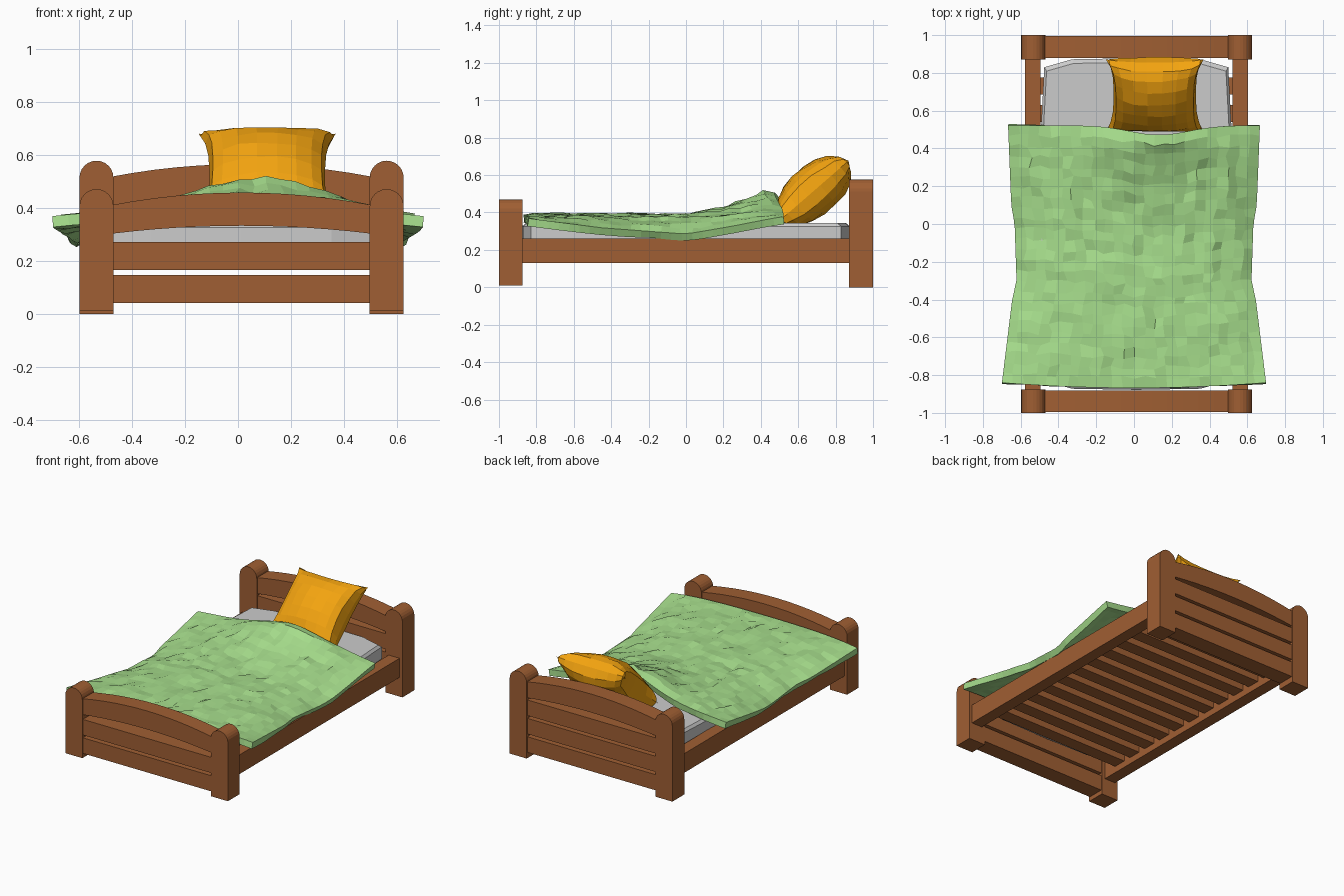
import bpy, bmesh, math, random
from mathutils import Vector, Matrix, noise

if "Cube" in bpy.data.objects:
    bpy.data.objects.remove(bpy.data.objects["Cube"])

random.seed(4)
CX = 0.0135  # frame centre line


def material(name, rgb):
    m = bpy.data.materials.new(name)
    m.diffuse_color = (*rgb, 1)
    m.use_nodes = True
    m.node_tree.nodes["Principled BSDF"].inputs["Base Color"].default_value = m.diffuse_color
    return m


wood = material("wood", (0.35, 0.114, 0.033))
green = material("duvet_green", (0.38, 0.72, 0.26))
orange = material("pillow_orange", (0.9, 0.37, 0.005))


def finish(bm, name, mat=None):
    bmesh.ops.recalc_face_normals(bm, faces=bm.faces)
    me = bpy.data.meshes.new(name)
    bm.to_mesh(me)
    bm.free()
    ob = bpy.data.objects.new(name, me)
    bpy.context.collection.objects.link(ob)
    if mat:
        me.materials.append(mat)
    return ob


def box(name, x0, x1, y0, y1, z0, z1, mat=wood):
    bm = bmesh.new()
    bmesh.ops.create_cube(bm, size=1)
    for v in bm.verts:
        v.co = Vector(((x0 + x1) / 2 + v.co.x * (x1 - x0),
                       (y0 + y1) / 2 + v.co.y * (y1 - y0),
                       (z0 + z1) / 2 + v.co.z * (z1 - z0)))
    return finish(bm, name, mat)


def prism_y(name, pts, y0, y1):
    """Extrude an x-z profile along y."""
    bm = bmesh.new()
    f = bm.faces.new([bm.verts.new((x, y0, z)) for x, z in pts])
    ext = bmesh.ops.extrude_face_region(bm, geom=[f])["geom"]
    bmesh.ops.translate(bm, vec=(0, y1 - y0, 0),
                        verts=[g for g in ext if isinstance(g, bmesh.types.BMVert)])
    return finish(bm, name, wood)


def lerp(table, t):
    """Piecewise linear lookup."""
    for (a, p), (b, q) in zip(table, table[1:]):
        if t <= b:
            return p + (q - p) * max(0, (t - a) / (b - a))
    return table[-1][1]


# Head and foot ends: round-topped posts, arched top board, flat boards
def bed_end(label, y0, y1, base, lift, flat_boards):
    r = 0.064
    top = 0.406 + lift
    for side, s in (("left", -1), ("right", 1)):
        cx = CX + s * 0.547
        cap = [(cx + r * math.cos(i * math.pi / 12), top + r * math.sin(i * math.pi / 12))
               for i in range(13)]
        prism_y(f"{label}_post_{side}", [(cx - r, base), (cx + r, base)] + cap, y0, y1)
    half, n = 0.49, 12
    xs = [-1 + 2 * i / n for i in range(n + 1)]
    upper = [(CX + half * u, 0.41 + lift + 0.047 * (1 - u * u)) for u in xs]
    lower = [(CX + half * u, 0.302 + lift + 0.03 * (1 - u * u)) for u in reversed(xs)]
    prism_y(f"{label}_arched_board", upper + lower, y0 + 0.006, y1 - 0.006)
    for i in range(flat_boards):
        z = 0.04 + 0.125 * i
        box(f"{label}_flat_board_{i + 1}", CX - half, CX + half,
            y0 + 0.006, y1 - 0.006, z, z + 0.106)


bed_end("footboard", -1.0, -0.875, 0.01, 0, 2)
bed_end("headboard", 0.872, 1.0, 0.0, 0.107, 3)

# Side rails and slats
for side, s in (("left", -1), ("right", 1)):
    a, b = sorted((CX + s * 0.508, CX + s * 0.59))
    box(f"side_rail_{side}", a, b, -0.885, 0.885, 0.13, 0.26)
for i in range(11):
    y = -0.73 + 0.146 * i
    box(f"slat_{i + 1}", CX - 0.52, CX + 0.52, y - 0.045, y + 0.045, 0.175, 0.228)

# Mattress: bulging outline with cut corners and a bevelled rim
bm = bmesh.new()
quarter = [(0.515, 0.0), (0.51, 0.4), (0.487, 0.83), (0.34, 0.872), (0.0, 0.878)]
outline = quarter + [(-x, y) for x, y in reversed(quarter[:-1])]
outline += [(x, -y) for x, y in reversed(outline[1:-1])]
rings = []
for z, k in ((0.228, 0.975), (0.245, 1), (0.325, 1), (0.343, 0.975)):
    rings.append([bm.verts.new((0.012 + x * k, y * k, z)) for x, y in outline])
for lo, hi in zip(rings, rings[1:]):
    for i in range(len(lo)):
        j = (i + 1) % len(lo)
        bm.faces.new((lo[i], lo[j], hi[j], hi[i]))
bm.faces.new(rings[0])
bm.faces.new(rings[-1])
finish(bm, "mattress")

# Duvet: draped wrinkled sheet, raised toward the pillow
half_w = [(-0.87, 0.703), (-0.4, 0.645), (-0.3, 0.622), (0, 0.632), (0.1, 0.65), (0.53, 0.667)]
edge_z = [(-0.87, 0.372), (-0.45, 0.318), (0, 0.285), (0.25, 0.325), (0.53, 0.375)]
bump = [(0, 0), (0.1, 0.012), (0.2, 0.04), (0.3, 0.07), (0.4, 0.115), (0.45, 0.132), (0.5, 0.105)]
NX, NY = 24, 25
bm = bmesh.new()
grid = []
for j in range(NY + 1):
    row = []
    for i in range(NX + 1):
        u, t = -1 + 2 * i / NX, j / NY
        y_head = 0.522 - 0.05 * math.exp(-((u - 0.2) / 0.33) ** 2)
        y_foot = -0.868 + 0.028 * u * u
        y = y_foot + (y_head - y_foot) * t
        x = u * lerp(half_w, y)
        ze = lerp(edge_z, y)
        z = ze + (0.388 - ze) * (1 - abs(u) ** 4)
        z += lerp(bump, y) * math.exp(-((x - 0.08) / 0.33) ** 2)
        inner = 0 < i < NX and 0 < j < NY
        if inner:
            z += 0.016 * noise.noise(Vector((x * 13, y * 5, 2.0)))
            z += random.uniform(-0.006, 0.008)
            x += random.uniform(-0.012, 0.012)
            y += random.uniform(-0.012, 0.012)
        row.append(bm.verts.new((x, y, z)))
    grid.append(row)
for r0, r1 in zip(grid, grid[1:]):
    for i in range(NX):
        bm.faces.new((r0[i], r0[i + 1], r1[i + 1], r1[i]))
duvet = finish(bm, "duvet", green)
if duvet.data.polygons[len(duvet.data.polygons) // 2].normal.z < 0:
    duvet.data.flip_normals()
sol = duvet.modifiers.new("thickness", "SOLIDIFY")
sol.thickness = 0.042
sol.offset = -1

# Pillow: plump cushion with flared corners, leaning on the headboard
bm = bmesh.new()
N = 9
tilt = Matrix.Translation((0.11, 0.685, 0.517)) @ Matrix.Rotation(math.radians(41), 4, "X")
layers = []
for s in (1, -1):
    g = []
    for j in range(N + 1):
        row = []
        for i in range(N + 1):
            u = math.sin((-1 + 2 * i / N) * math.pi / 2)
            v = math.sin((-1 + 2 * j / N) * math.pi / 2)
            rim = i in (0, N) or j in (0, N)
            w = 0.218 + 0.034 * abs(v) ** 3 + 0.006 * (v > 0.8)
            h = 0.225 + 0.022 * abs(u) ** 3
            t = 0.0 if rim else 0.138 * (1 - u * u) ** 0.33 * (1 - v * v) ** 0.42
            jit = 0 if rim else random.uniform(-0.006, 0.006)
            row.append(bm.verts.new(tilt @ Vector((u * w, v * h, s * (t + jit)))))
        g.append(row)
    layers.append(g)
    for r0, r1 in zip(g, g[1:]):
        for i in range(N):
            bm.faces.new((r0[i], r0[i + 1], r1[i + 1], r1[i]))
bmesh.ops.remove_doubles(bm, verts=bm.verts, dist=0.0005)
finish(bm, "pillow", orange)
